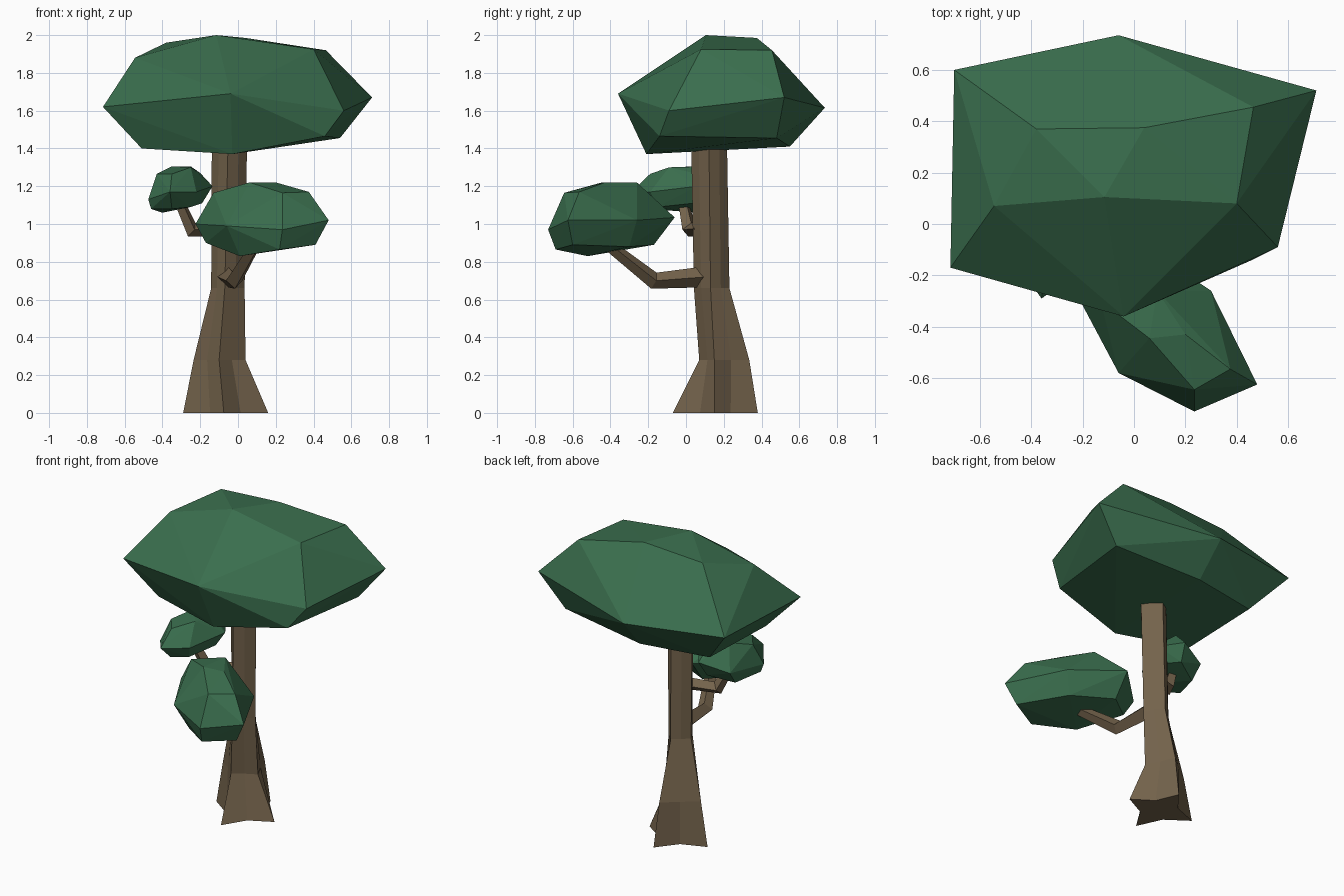
import bpy, bmesh, math
from mathutils import Vector


def material(name, rgb):
    m = bpy.data.materials.new(name)
    m.diffuse_color = (*rgb, 1)
    return m


leaf = material("leaf green", (0.042, 0.155, 0.075))
bark = material("bark brown", (0.175, 0.125, 0.072))


def finish(bm, name, mat):
    bmesh.ops.recalc_face_normals(bm, faces=bm.faces[:])
    me = bpy.data.meshes.new(name)
    bm.to_mesh(me)
    bm.free()
    me.materials.append(mat)
    ob = bpy.data.objects.new(name, me)
    bpy.context.collection.objects.link(ob)
    return ob


def canopy(name, *rings):
    """Faceted leaf mass: convex hull round lower, middle and upper rings."""
    bm = bmesh.new()
    for ring in rings:
        for p in ring:
            bm.verts.new(p)
    res = bmesh.ops.convex_hull(bm, input=bm.verts[:])
    loose = [v for v in bm.verts if not v.link_faces]
    bmesh.ops.delete(bm, geom=loose, context='VERTS')
    finish(bm, name, leaf)


def loft(name, rings):
    """Skin a stack of equal rings and cap both ends."""
    bm = bmesh.new()
    vs = [[bm.verts.new(p) for p in r] for r in rings]
    n = len(vs[0])
    for a, b in zip(vs, vs[1:]):
        for i in range(n):
            j = (i + 1) % n
            bm.faces.new((a[i], a[j], b[j], b[i]))
    bm.faces.new(vs[0][::-1])
    bm.faces.new(vs[-1])
    finish(bm, name, bark)


def star(z, right, back, left, front, valley):
    """Four root corners with a valley point between each pair."""
    c = [Vector((*p, z)) for p in (right, back, left, front)]
    mid = sum(c, Vector()) / 4
    out = []
    for i in range(4):
        out += [c[i], mid + ((c[i] + c[(i + 1) % 4]) / 2 - mid) * valley]
    return out


# Trunk with four flared roots
loft("trunk", [
    star(0, (0.16, 0.15), (-0.03, 0.38), (-0.29, 0.19), (-0.075, -0.07), 0.72),
    star(0.28, (0.04, 0.15), (-0.04, 0.335), (-0.235, 0.18), (-0.1, 0.07), 0.95),
    star(0.66, (0.035, 0.13), (-0.05, 0.23), (-0.142, 0.15), (-0.07, 0.042), 1.1),
    star(1.55, (0.05, 0.12), (-0.04, 0.215), (-0.138, 0.13), (-0.05, 0.025), 1.15),
])


# Branches: square tubes along bent paths
def branch(name, path, radii):
    pts = [Vector(p) for p in path]
    rings = []
    for i, (p, r) in enumerate(zip(pts, radii)):
        d = (pts[min(i + 1, len(pts) - 1)] - pts[max(i - 1, 0)]).normalized()
        side = d.cross(Vector((0, 0, 1))).normalized()
        up = side.cross(d)
        rings.append([p + r * (math.cos(k * math.pi / 2) * side + math.sin(k * math.pi / 2) * up)
                      for k in range(4)])
    loft(name, rings)


branch("lower_branch", [(-0.055, 0.1, 0.72), (-0.02, -0.17, 0.7), (0.11, -0.45, 0.92)],
       (0.055, 0.045, 0.03))
branch("upper_branch", [(-0.06, 0.08, 0.975), (-0.245, 0.02, 0.97), (-0.32, -0.02, 1.14)],
       (0.04, 0.042, 0.028))

# Main canopy
canopy("main_canopy",
       [(-0.03, -0.21, 1.37), (0.46, -0.14, 1.465), (0.54, 0.48, 1.455),
        (-0.05, 0.55, 1.41), (-0.5, 0.47, 1.41), (-0.51, -0.1, 1.4)],
       [(-0.04, -0.36, 1.69), (0.56, -0.09, 1.6), (0.71, 0.52, 1.67),
        (-0.06, 0.735, 1.615), (-0.7, 0.6, 1.64), (-0.715, -0.17, 1.62)],
       [(-0.115, 0.105, 2.0), (0.4, 0.08, 1.925), (0.465, 0.455, 1.92),
        (0.04, 0.375, 1.985), (-0.38, 0.37, 1.96), (-0.545, 0.07, 1.88)])

# Front canopy on the lower branch
canopy("front_canopy",
       [(0.01, -0.52, 0.83), (0.22, -0.69, 0.865), (0.41, -0.6, 0.89),
        (0.25, -0.3, 0.88), (0.0, -0.17, 0.89), (-0.17, -0.3, 0.9)],
       [(-0.06, -0.58, 0.99), (0.235, -0.73, 0.97), (0.48, -0.625, 1.02),
        (0.3, -0.26, 1.02), (0.0, -0.06, 1.035), (-0.225, -0.27, 1.0)],
       [(0.06, -0.445, 1.22), (0.235, -0.645, 1.165), (0.375, -0.565, 1.17),
        (0.2, -0.43, 1.22), (0.09, -0.26, 1.22), (-0.13, -0.3, 1.165)])

# Small canopy on the upper branch
canopy("left_canopy",
       [(-0.35, -0.2, 1.08), (-0.25, -0.15, 1.09), (-0.19, 0.04, 1.11),
        (-0.25, 0.14, 1.1), (-0.4, 0.06, 1.06), (-0.46, -0.12, 1.08)],
       [(-0.36, -0.29, 1.17), (-0.22, -0.19, 1.17), (-0.135, 0.06, 1.2),
        (-0.23, 0.2, 1.2), (-0.41, 0.13, 1.15), (-0.475, -0.13, 1.13)],
       [(-0.35, -0.19, 1.265), (-0.25, -0.09, 1.3), (-0.2, 0.04, 1.27),
        (-0.25, 0.09, 1.305), (-0.35, 0.05, 1.305), (-0.43, -0.08, 1.265)])
